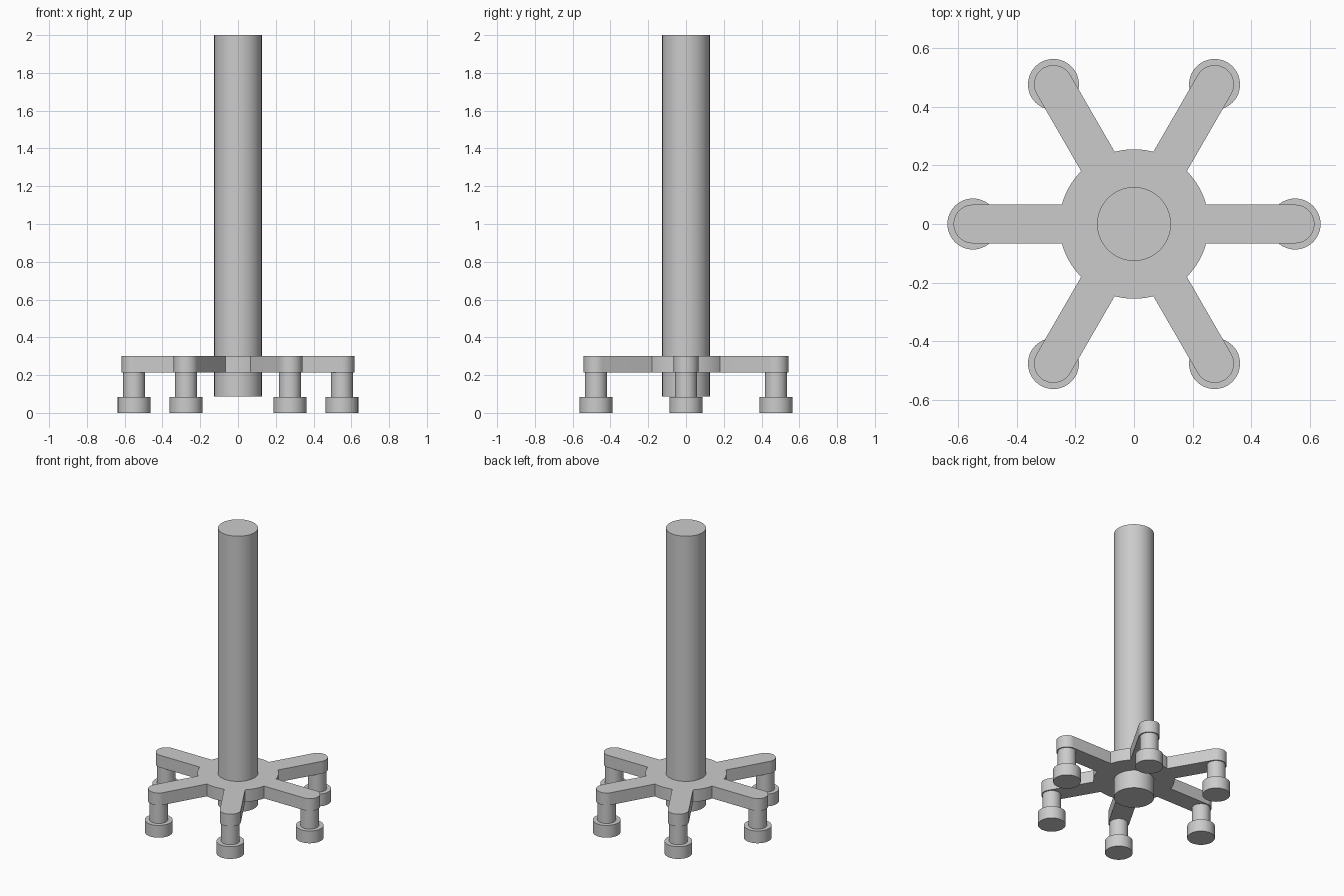
import bpy, bmesh
from math import radians, asin, pi, cos, sin
from mathutils import Vector, Matrix

cube = bpy.data.objects.get("Cube")
if cube:
    bpy.data.objects.remove(cube, do_unlink=True)

ARMS = 6
REACH = 0.55        # centre to caster axis
ARM_R = 0.066       # half width of an arm and radius of its round end
HUB_R = 0.255
PLATE_Z, PLATE_TOP = 0.215, 0.30

grey = bpy.data.materials.new("light grey")
grey.use_nodes = True
grey.diffuse_color = (0.6, 0.6, 0.6, 1)
grey.node_tree.nodes["Principled BSDF"].inputs["Base Color"].default_value = (0.6, 0.6, 0.6, 1)


def finish(name, bm):
    """Turn a bmesh into a named grey object with smooth sides and sharp rims."""
    bmesh.ops.recalc_face_normals(bm, faces=bm.faces)
    mesh = bpy.data.meshes.new(name)
    bm.to_mesh(mesh)
    bm.free()
    mesh.materials.append(grey)
    obj = bpy.data.objects.new(name, mesh)
    bpy.context.collection.objects.link(obj)
    bpy.ops.object.select_all(action='DESELECT')
    obj.select_set(True)
    bpy.context.view_layer.objects.active = obj
    bpy.ops.object.shade_smooth_by_angle(angle=radians(30))
    return obj


def cylinder(name, radius, z0, z1, x=0, y=0, sides=64):
    bm = bmesh.new()
    bmesh.ops.create_cone(bm, cap_ends=True, segments=sides,
                          radius1=radius, radius2=radius, depth=z1 - z0,
                          matrix=Matrix.Translation((x, y, (z0 + z1) / 2)))
    return finish(name, bm)


def arc(radius, start, end, steps, centre=0):
    angles = [start + (end - start) * i / steps for i in range(steps + 1)]
    return [Vector((centre + radius * cos(a), radius * sin(a), PLATE_Z)) for a in angles]


# Central column
cylinder("column", 0.126, 0.088, 2.0)

# Star base: round arm end, then the hub arc up to the next arm
notch = asin(ARM_R / HUB_R)
step = 2 * pi / ARMS
sector = arc(ARM_R, -pi / 2, pi / 2, 24, REACH) + arc(HUB_R, notch, step - notch, 10)
bm = bmesh.new()
outline = [bm.verts.new(Matrix.Rotation(step * k, 3, 'Z') @ p)
           for k in range(ARMS) for p in sector]
face = bm.faces.new(outline)
top = bmesh.ops.extrude_face_region(bm, geom=[face])["geom"]
bmesh.ops.translate(bm, vec=(0, 0, PLATE_TOP - PLATE_Z),
                    verts=[g for g in top if isinstance(g, bmesh.types.BMVert)])
finish("star_base", bm)

# Stem and foot under each arm end
for k in range(ARMS):
    x, y = REACH * cos(step * k), REACH * sin(step * k)
    cylinder(f"stem_{k + 1}", 0.058, 0.085, PLATE_Z, x, y, 48)
    cylinder(f"foot_{k + 1}", 0.087, 0, 0.085, x, y, 48)
